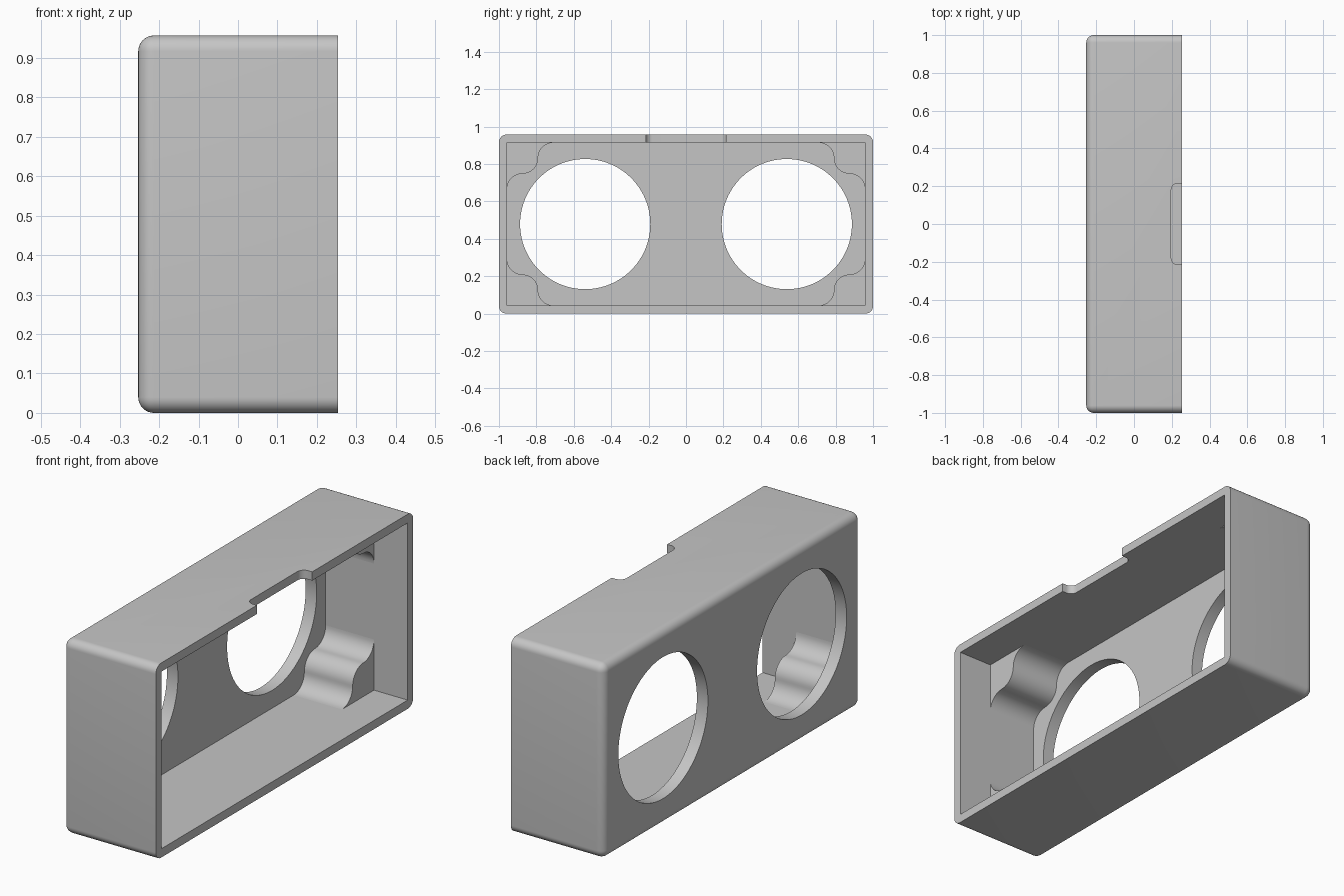
import bpy, bmesh
from math import sin, cos, pi
from mathutils import Vector

if "Cube" in bpy.data.objects:
    bpy.data.objects.remove(bpy.data.objects["Cube"])

HX, HY, H = 0.253, 1.0, 0.957        # half depth, half length, height
WALL, PANEL, ROUND = 0.043, 0.06, 0.04
MID = H / 2

grey = bpy.data.materials.new("light_grey")
grey.use_nodes = True
colour = (0.56, 0.56, 0.56, 1)
grey.diffuse_color = colour
grey.node_tree.nodes["Principled BSDF"].inputs["Base Color"].default_value = colour


def make_object(name, bm):
    bmesh.ops.recalc_face_normals(bm, faces=bm.faces)
    mesh = bpy.data.meshes.new(name)
    bm.to_mesh(mesh)
    bm.free()
    mesh.materials.append(grey)
    obj = bpy.data.objects.new(name, mesh)
    bpy.context.collection.objects.link(obj)
    return obj


def box_mesh(low, high):
    bm = bmesh.new()
    bmesh.ops.create_cube(bm, size=1)
    low, high = Vector(low), Vector(high)
    for v in bm.verts:
        v.co = (low + high) / 2 + v.co * (high - low)
    return bm


def prism(name, outline, direction):
    bm = bmesh.new()
    face = bm.faces.new([bm.verts.new(p) for p in outline])
    new = bmesh.ops.extrude_face_region(bm, geom=[face])["geom"]
    verts = [g for g in new if isinstance(g, bmesh.types.BMVert)]
    bmesh.ops.translate(bm, verts=verts, vec=direction)
    return make_object(name, bm)


def arc(cu, cv, r, start, end, steps=12):
    angles = [start + (end - start) * i / steps for i in range(steps + 1)]
    return [(cu + r * cos(a), cv + r * sin(a)) for a in angles]


def smooth(obj):
    bpy.ops.object.select_all(action="DESELECT")
    obj.select_set(True)
    bpy.context.view_layer.objects.active = obj
    bpy.ops.object.shade_smooth_by_angle(angle=pi / 6)


# Outer shell, rounded everywhere except the open rim
bm = box_mesh((-HX, -HY, 0), (HX, HY, H))
edges = [e for e in bm.edges if not all(v.co.x > 0 for v in e.verts)]
bmesh.ops.bevel(bm, geom=edges, offset=ROUND, segments=8, profile=0.5, affect="EDGES")
shell = make_object("housing_shell", bm)

# Cavity, round openings and rim notch
cutters = [make_object("cavity_cutter", box_mesh(
    (-HX + PANEL, -HY + WALL, WALL), (HX + 0.1, HY - WALL, H - WALL)))]
for side in (-1, 1):
    ring = arc(side * 0.539, MID, 0.348, 0, 2 * pi, 96)[:-1]
    cutters.append(prism("opening_cutter", [(-HX - 0.1, y, z) for y, z in ring], (0.25, 0, 0)))

notch_x, notch_y, r = 0.197, 0.215, 0.035
notch = [(HX + 0.1, -notch_y), (HX + 0.1, notch_y)]
notch += arc(notch_x + r, notch_y - r, r, pi / 2, pi, 8)
notch += arc(notch_x + r, r - notch_y, r, pi, 1.5 * pi, 8)
cutters.append(prism("notch_cutter", [(x, y, H - 0.1) for x, y in notch], (0, 0, 0.2)))

for cutter in cutters:
    cutter.hide_render = True
    mod = shell.modifiers.new("cut", "BOOLEAN")
    mod.operation, mod.solver, mod.object = "DIFFERENCE", "EXACT", cutter
bpy.context.view_layer.update()
shell_eval = shell.evaluated_get(bpy.context.evaluated_depsgraph_get())
cut_mesh = bpy.data.meshes.new_from_object(shell_eval)
shell.modifiers.clear()
shell.data = cut_mesh
for cutter in cutters:
    bpy.data.objects.remove(cutter)
smooth(shell)

# Corner posts with an outward curve blended into both walls
R = 0.083
profile = arc(3 * R, R, R, 1.5 * pi, pi)
profile += arc(R, R, R, 0, pi / 2)[1:]
profile += arc(R, 3 * R, R, 1.5 * pi, pi)[1:]
profile += [(-0.01, 3 * R), (-0.01, -0.01), (3 * R, -0.01)]
for sy, side in ((-1, "right"), (1, "left")):
    for sz, level in ((-1, "lower"), (1, "upper")):
        outline = [(-HX + PANEL - 0.01, sy * (HY - WALL - u), MID + sz * (MID - WALL - v))
                   for u, v in profile]
        smooth(prism(f"{level}_{side}_corner_post", outline, (0.273, 0, 0)))
